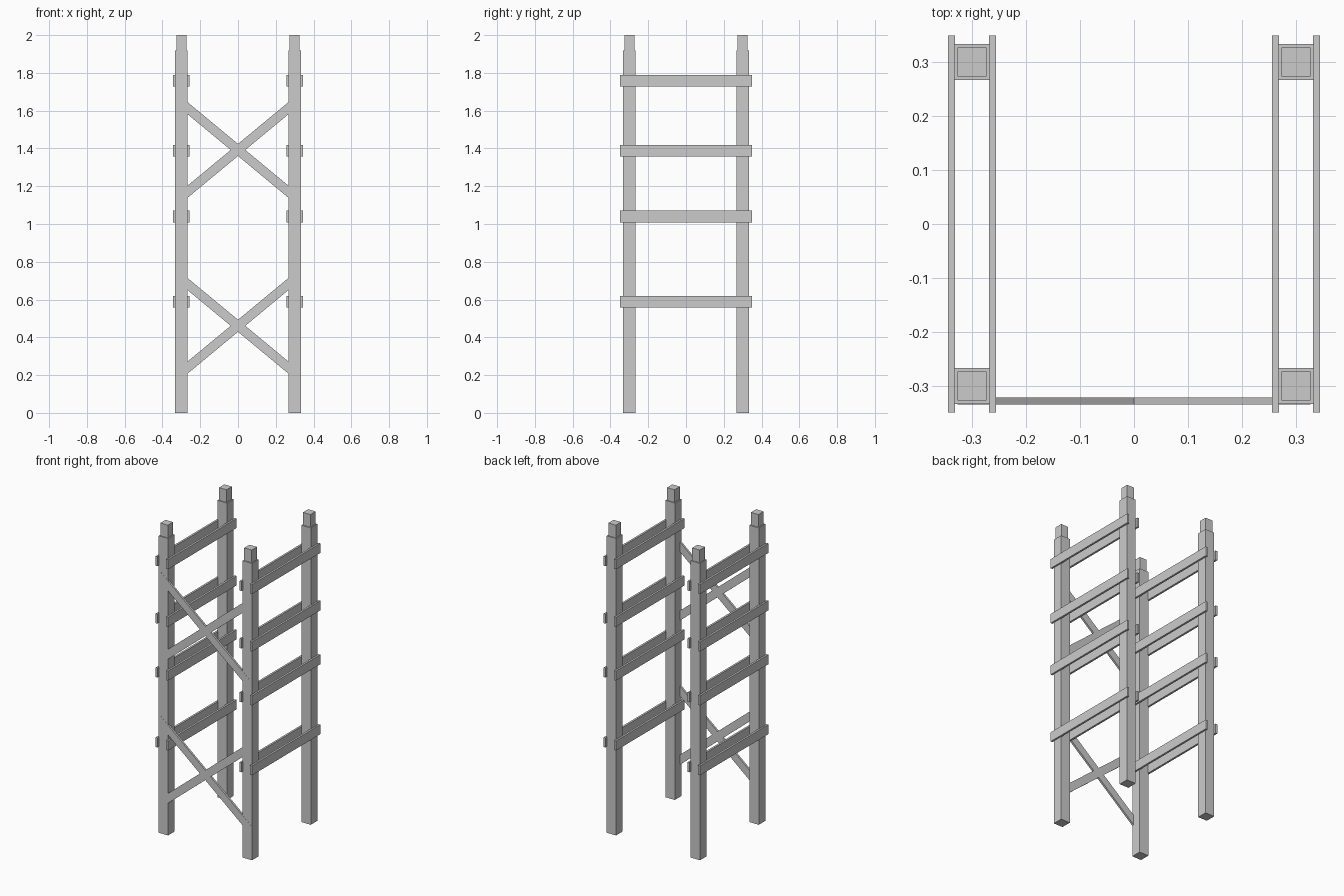
import bpy, bmesh
from mathutils import Matrix, Vector

if "Cube" in bpy.data.objects:
    bpy.data.objects.remove(bpy.data.objects["Cube"])

POST = 0.30          # post centre offset in x and y
HALF = 0.0333        # half post width


def finish(name, bm):
    bmesh.ops.recalc_face_normals(bm, faces=bm.faces)
    mesh = bpy.data.meshes.new(name)
    bm.to_mesh(mesh)
    bm.free()
    obj = bpy.data.objects.new(name, mesh)
    bpy.context.collection.objects.link(obj)
    return obj


def box(bm, lo, hi):
    lo, hi = Vector(lo), Vector(hi)
    mat = Matrix.Translation((lo + hi) / 2) @ Matrix.Diagonal((*(hi - lo), 1))
    return bmesh.ops.create_cube(bm, size=1, matrix=mat)["verts"]


# Corner post, with a narrower square tenon on top
def post(name, x, y):
    bm = bmesh.new()
    box(bm, (x - HALF, y - HALF, 0), (x + HALF, y + HALF, 1.918))
    bm.faces.ensure_lookup_table()
    top = max(bm.faces, key=lambda f: f.calc_center_median().z)
    bmesh.ops.inset_individual(bm, faces=[top], thickness=HALF - 0.024)
    new = bmesh.ops.extrude_face_region(bm, geom=[top])["geom"]
    bmesh.ops.translate(bm, vec=(0, 0, 2.0 - 1.918),
                        verts=[v for v in new if isinstance(v, bmesh.types.BMVert)])
    bmesh.ops.delete(bm, geom=[top], context='FACES')
    finish(name, bm)


# Flat X brace with vertically cut ends, made as one outline
def cross_brace(name, zc):
    a, s, h = 0.327, 0.828, 0.032
    pts = [(a, s*a + h), (a, s*a - h), (h/s, 0), (a, h - s*a), (a, -s*a - h), (0, -h)]
    pts += [(-x, -z) for x, z in pts]
    bm = bmesh.new()
    face = bm.faces.new([bm.verts.new((x, -0.334, zc + z)) for x, z in pts])
    new = bmesh.ops.extrude_face_region(bm, geom=[face], use_keep_orig=True)["geom"]
    bmesh.ops.translate(bm, vec=(0, 0.013, 0),
                        verts=[v for v in new if isinstance(v, bmesh.types.BMVert)])
    finish(name, bm)


for side, sx in (("left", -1), ("right", 1)):
    for end, sy in (("front", -1), ("back", 1)):
        post(f"{end}_{side}_post", sx * POST, sy * POST)
    # Side rails in pairs, clamping the posts from inside and outside
    for level, z in enumerate((0.588, 1.040, 1.388, 1.759), 1):
        for layer, x in (("inner", 0.2622), ("outer", 0.3375)):
            bm = bmesh.new()
            box(bm, (sx*x - 0.0065, -0.349, z - 0.031), (sx*x + 0.0065, 0.349, z + 0.031))
            finish(f"{side}_{layer}_rail_{level}", bm)

cross_brace("lower_front_brace", 0.461)
cross_brace("upper_front_brace", 1.392)
